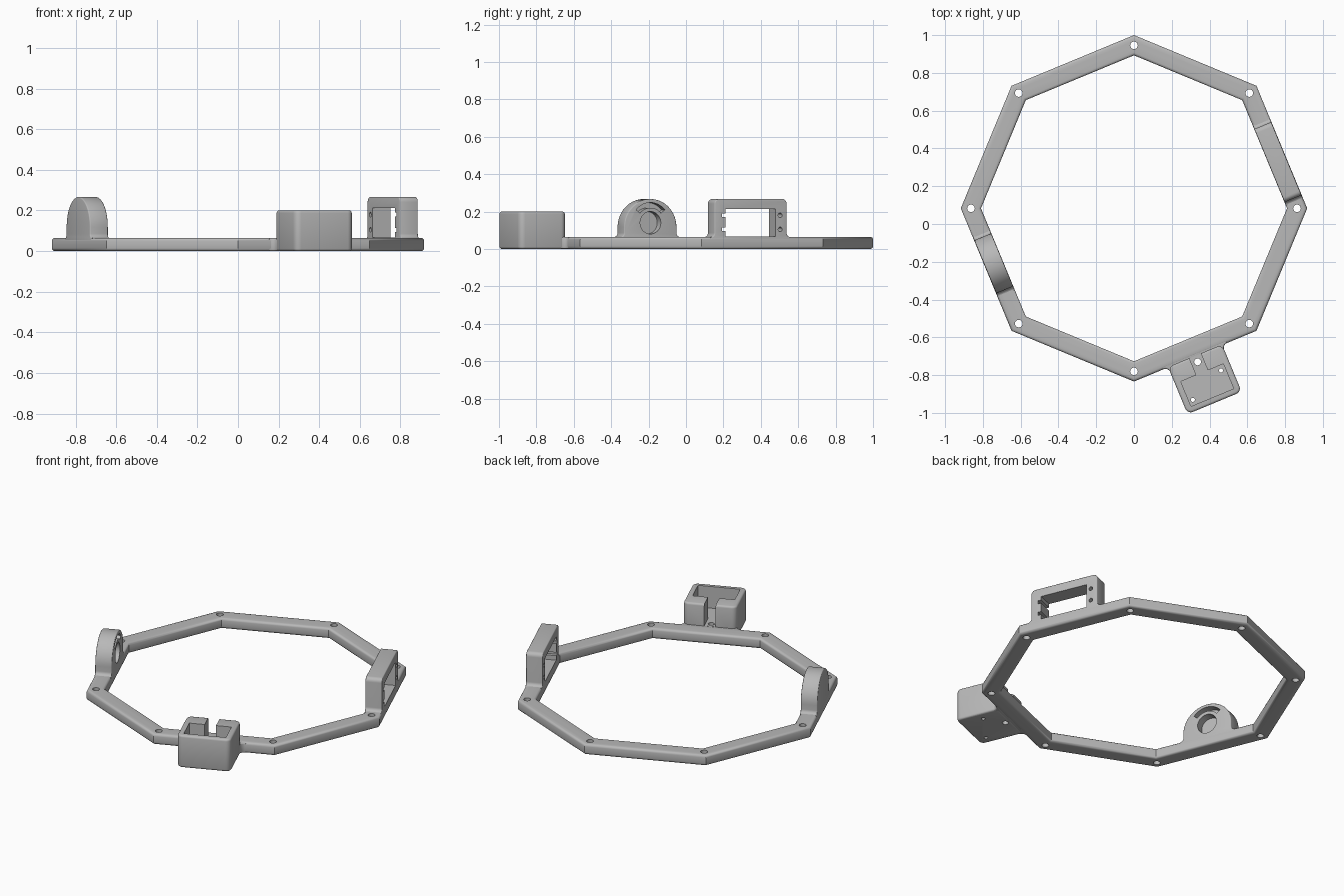
import bpy, bmesh, math
from mathutils import Matrix

if "Cube" in bpy.data.objects:
    bpy.data.objects.remove(bpy.data.objects["Cube"])

grey = bpy.data.materials.new("light grey plastic")
grey.use_nodes = True
grey.diffuse_color = (0.48, 0.48, 0.48, 1)
grey.node_tree.nodes["Principled BSDF"].inputs["Base Color"].default_value = (0.48, 0.48, 0.48, 1)

IN, OUT = 0.749, 0.846      # radial range of one ring side
TOP = 0.065                 # ring height


def arc(cx, cy, r, a0, a1, n=8):
    return [(cx + r * math.cos(math.radians(a0 + (a1 - a0) * i / n)),
             cy + r * math.sin(math.radians(a0 + (a1 - a0) * i / n))) for i in range(n + 1)]


def circle(cx, cy, r, n=24):
    return arc(cx, cy, r, 0, 360, n)[:-1]


def rect(x0, x1, y0, y1):
    return [(x0, y0), (x1, y0), (x1, y1), (x0, y1)]


def flared(left, right, foot, base, top, r, f, n=8):
    """Block outline with rounded top corners and fillets at its foot."""
    return ([(left - f, foot)] + arc(left - f, base + f, f, -90, 0, 6)
            + arc(left + r, top - r, r, 180, 90, n) + arc(right - r, top - r, r, 90, 0, n)
            + arc(right + f, base + f, f, 180, 270, 6) + [(right + f, foot)])


def prism(name, pts, lo, hi, angle=90, axis="z", bevel=0):
    """Extrude an outline up (z) or radially (y), turned to face a ring side."""
    bm = bmesh.new()
    rings = []
    for h in (lo, hi):
        rings.append([bm.verts.new((u, v, h) if axis == "z" else (u, h, v)) for u, v in pts])
    caps = [bm.faces.new(r) for r in rings]
    for i in range(len(pts)):
        j = (i + 1) % len(pts)
        bm.faces.new((rings[0][i], rings[0][j], rings[1][j], rings[1][i]))
    bmesh.ops.remove_doubles(bm, verts=bm.verts[:], dist=0.0001)
    bmesh.ops.recalc_face_normals(bm, faces=bm.faces[:])
    if bevel:
        edges = list({e for c in caps if c.is_valid for e in c.edges})
        bmesh.ops.bevel(bm, geom=edges, offset=bevel, segments=3, profile=0.5,
                        affect="EDGES", clamp_overlap=True)
    bm.transform(Matrix.Translation((0, 0.083, 0)) @ Matrix.Rotation(math.radians(angle - 90), 4, "Z"))
    me = bpy.data.meshes.new(name)
    bm.to_mesh(me)
    bm.free()
    me.materials.append(grey)
    ob = bpy.data.objects.new(name, me)
    bpy.context.collection.objects.link(ob)
    return ob


def activate(ob):
    bpy.ops.object.select_all(action="DESELECT")
    ob.select_set(True)
    bpy.context.view_layer.objects.active = ob


def cut(targets, cutters):
    for ob in targets:
        activate(ob)
        for c in cutters:
            m = ob.modifiers.new("cut", "BOOLEAN")
            m.operation, m.solver, m.object = "DIFFERENCE", "EXACT", c
            bpy.ops.object.modifier_apply(modifier=m.name)
    for c in cutters:
        bpy.data.objects.remove(c)


# Octagonal ring with rounded edges and a bolt hole at each corner
ring = prism("octagon_ring", circle(0, 0, 0.917, 8), 0, TOP)
cut([ring], [prism("ring_cutter", circle(0, 0, 0.81, 8), -0.1, 0.2)])
activate(ring)
soft = ring.modifiers.new("soft", "BEVEL")
soft.width, soft.segments, soft.limit_method = 0.014, 3, "ANGLE"
soft.angle_limit = math.radians(60)
bpy.ops.object.modifier_apply(modifier="soft")
cut([ring], [prism("bolt_cutter", circle(x, y, 0.02), -0.1, 0.2)
             for x, y in circle(0, 0, 0.863, 8)])

# Motor bracket: upright frame with a window, screw holes and notches
A = 22.5
bracket = prism("motor_bracket", flared(-0.144, 0.275, 0.03, TOP - 0.001, 0.267, 0.025, 0.022, 5),
                IN, OUT, A, "y", 0.01)
cutters = [prism("window_cutter", rect(-0.079, 0.211, 0.067, 0.213), 0.6, 1, A, "y")]
for z in (0.105, 0.18):
    cutters.append(prism("screw_cutter", circle(-0.105, z, 0.012, 16), 0.6, 1, A, "y"))
    cutters.append(prism("notch_cutter", rect(0.2, 0.231, z - 0.01, z + 0.01), 0.6, 1, A, "y"))
cut([bracket], cutters)

# Pivot bracket: arch with a blind bore and a curved slot on its inner face
B = 202.5
arch = prism("pivot_bracket", flared(-0.137, 0.167, 0.03, TOP - 0.001, 0.267, 0.15, 0.022, 16),
             IN, OUT, B, "y", 0.008)
slot = arc(0.015, 0.14, 0.108, 40, 140, 16) + arc(0.015, 0.14, 0.08, 140, 40, 16)
cut([arch], [prism("bore_cutter", circle(0.015, 0.14, 0.06, 32), 0.6, 0.8, B, "y"),
             prism("slot_cutter", slot, 0.6, 0.795, B, "y")])

# Open-topped box outside the ring, with a filleted foot
C = -67.5
plan = [p for x, y, a in ((0.124, 1.084, 0), (-0.124, 1.084, 90), (-0.124, 0.876, 180), (0.124, 0.876, 270))
        for p in arc(x, y, 0.031, a, a + 90, 6)]
box = prism("sensor_box", plan, 0, 0.2, C, bevel=0.012)
foot = prism("box_foot", flared(-0.154, 0.154, 0.83, OUT, 1.1, 0.03, 0.03), 0.001, TOP - 0.001, C, bevel=0.01)
cut([box, foot], [
    prism("pocket_cutter", rect(-0.122, 0.122, 0.942, 1.084), TOP, 0.4, C),
    prism("gap_cutter", rect(-0.033, 0.033, 0.8, 0.96), TOP, 0.4, C),
    prism("gap_hole_cutter", circle(0, 0.88, 0.018), -0.1, 0.3, C),
    prism("corner_hole_cutter", circle(-0.097, 0.97, 0.011, 16), -0.1, 0.3, C),
    prism("corner_hole_cutter", circle(0.1, 1.056, 0.011, 16), -0.1, 0.3, C),
])

for ob in (ring, bracket, arch, box, foot):
    activate(ob)
    bpy.ops.object.shade_smooth_by_angle(angle=math.radians(32))
